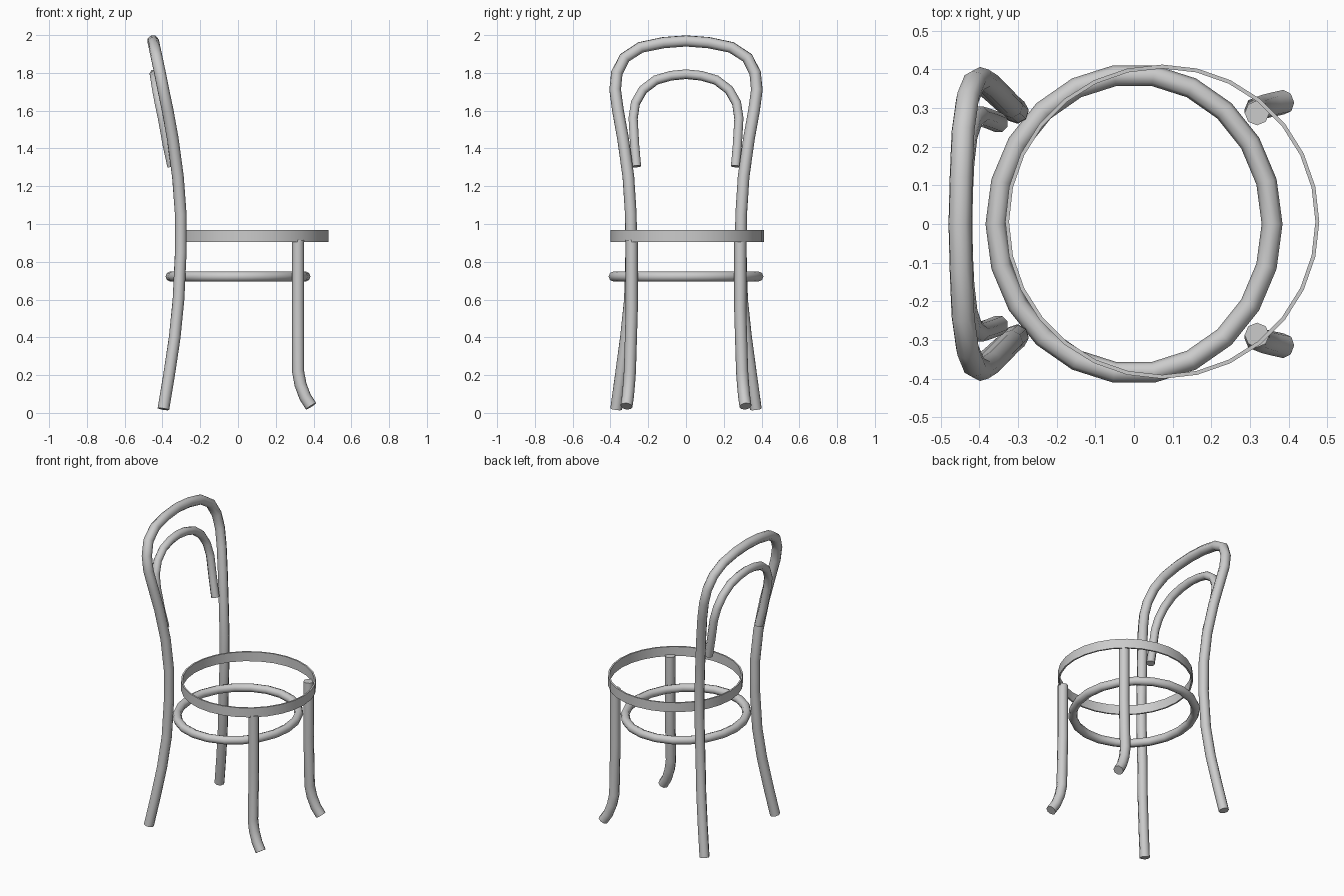
import bpy, bmesh, math

cube = bpy.data.objects.get("Cube")
if cube:
    bpy.data.objects.remove(cube, do_unlink=True)

# single plain grey finish
grey = bpy.data.materials.new("plain_grey")
grey.use_nodes = True
colour = (0.6, 0.6, 0.6, 1)
grey.diffuse_color = colour
grey.node_tree.nodes["Principled BSDF"].inputs["Base Color"].default_value = colour


def finish(obj):
    bpy.ops.object.select_all(action="DESELECT")
    obj.select_set(True)
    bpy.context.view_layer.objects.active = obj
    if obj.type == "CURVE":
        bpy.ops.object.convert(target="MESH")
        obj = bpy.context.object
    obj.data.materials.clear()
    obj.data.materials.append(grey)
    bpy.ops.object.shade_smooth_by_angle(angle=math.radians(50))


def tube(name, points, radius, cyclic=False):
    """Bent round rod through the points."""
    curve = bpy.data.curves.new(name, "CURVE")
    curve.dimensions = "3D"
    curve.bevel_depth = radius
    curve.bevel_resolution = 2
    curve.use_fill_caps = True
    spline = curve.splines.new("POLY")
    spline.points.add(len(points) - 1)
    for p, co in zip(spline.points, points):
        p.co = (*co, 1)
    spline.use_cyclic_u = cyclic
    obj = bpy.data.objects.new(name, curve)
    bpy.context.collection.objects.link(obj)
    finish(obj)


def arch(half):
    """Mirror a half path, ending on the centre line, into a full arch."""
    return half + [(x, -y, z) for x, y, z in reversed(half[:-1])]


# back legs and outer back hoop, one continuous bent rod
tube("back_frame", arch([
    (-0.395, 0.37, 0.02), (-0.365, 0.345, 0.2), (-0.335, 0.318, 0.4),
    (-0.315, 0.297, 0.6), (-0.303, 0.29, 0.85), (-0.303, 0.292, 1.05),
    (-0.318, 0.305, 1.25), (-0.345, 0.333, 1.45), (-0.372, 0.36, 1.6),
    (-0.395, 0.375, 1.71), (-0.413, 0.366, 1.8), (-0.43, 0.325, 1.88),
    (-0.442, 0.24, 1.935), (-0.447, 0.12, 1.96), (-0.45, 0, 1.969),
]), 0.031)

# inner back hoop
tube("inner_hoop", arch([
    (-0.35, 0.262, 1.305), (-0.375, 0.272, 1.42), (-0.4, 0.28, 1.56),
    (-0.417, 0.268, 1.64), (-0.43, 0.228, 1.71), (-0.438, 0.16, 1.762),
    (-0.442, 0.08, 1.785), (-0.443, 0, 1.793),
]), 0.026)

# front legs with flared feet
for side, name in ((1, "front_leg_left"), (-1, "front_leg_right")):
    tube(name, [(x, side * y, z) for x, y, z in [
        (0.318, 0.287, 0.915), (0.318, 0.287, 0.55), (0.318, 0.297, 0.22),
        (0.331, 0.302, 0.15), (0.355, 0.308, 0.085), (0.387, 0.315, 0.035)]], 0.032)

# oval stretcher ring below the seat
steps = 22
tube("stretcher_ring", [
    (0.357 * math.cos(a), 0.387 * math.sin(a), 0.722)
    for a in (math.tau * i / steps for i in range(steps))], 0.027, True)

# thin seat band, open in the middle
bm = bmesh.new()
n = 28
loops = []
for radius, z in ((0.406, 0.905), (0.406, 0.967), (0.396, 0.967), (0.396, 0.905)):
    loops.append([bm.verts.new((0.073 + radius * math.cos(math.tau * i / n),
                                0.006 + radius * math.sin(math.tau * i / n), z))
                  for i in range(n)])
for k, loop in enumerate(loops):
    upper = loops[(k + 1) % len(loops)]
    for i in range(n):
        j = (i + 1) % n
        bm.faces.new((loop[i], loop[j], upper[j], upper[i]))
bmesh.ops.recalc_face_normals(bm, faces=bm.faces)
mesh = bpy.data.meshes.new("seat_band")
bm.to_mesh(mesh)
bm.free()
seat = bpy.data.objects.new("seat_band", mesh)
bpy.context.collection.objects.link(seat)
finish(seat)
